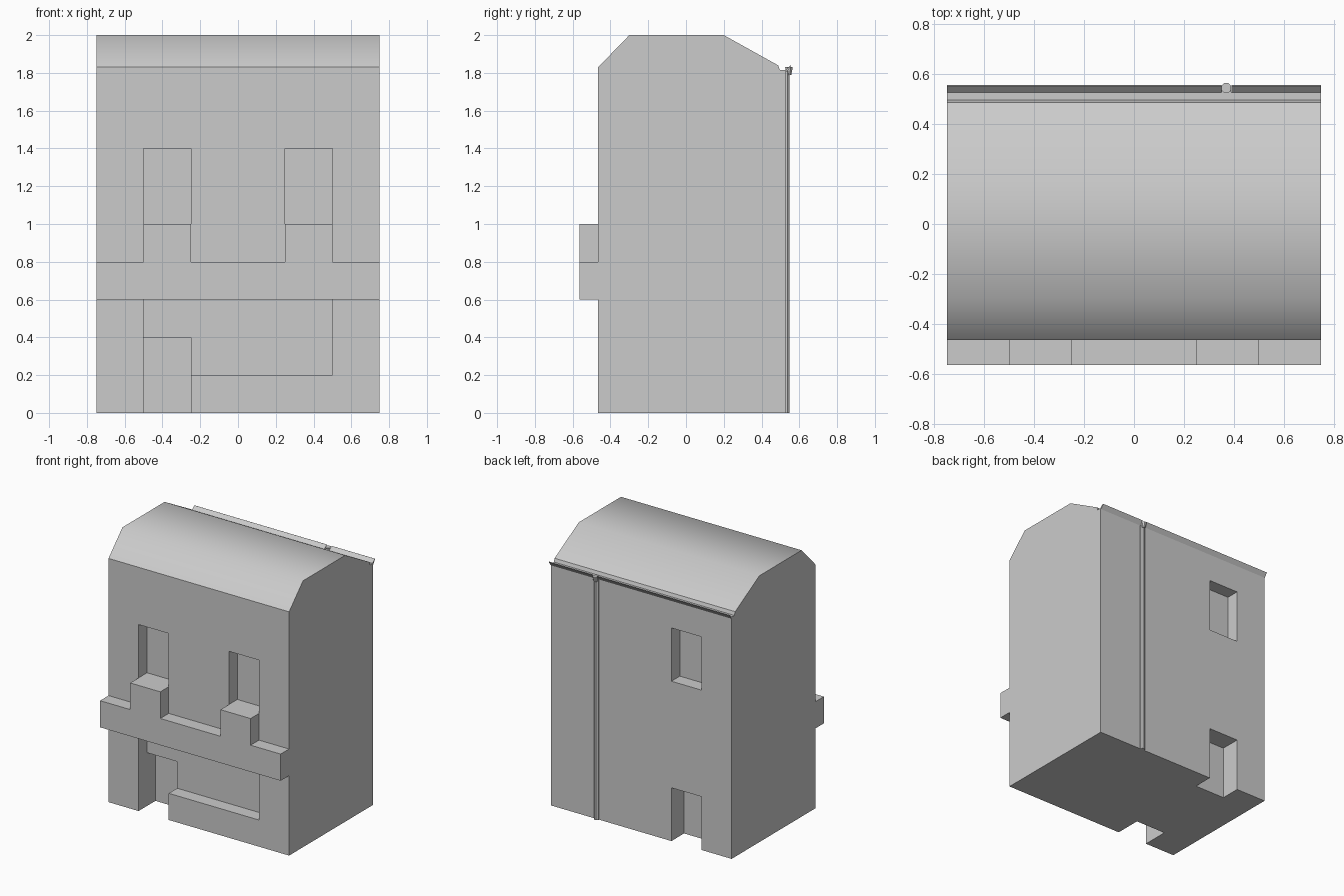
import bpy, bmesh
from mathutils import Vector

if "Cube" in bpy.data.objects:
    bpy.data.objects.remove(bpy.data.objects["Cube"])


def prism(name, profile, direction):
    """Extrude a closed profile of 3D points along a direction."""
    bm = bmesh.new()
    face = bm.faces.new([bm.verts.new(p) for p in profile])
    ext = bmesh.ops.extrude_face_region(bm, geom=[face], use_keep_orig=True)
    verts = [v for v in ext["geom"] if isinstance(v, bmesh.types.BMVert)]
    bmesh.ops.translate(bm, verts=verts, vec=Vector(direction))
    bmesh.ops.recalc_face_normals(bm, faces=bm.faces)
    mesh = bpy.data.meshes.new(name)
    bm.to_mesh(mesh)
    bm.free()
    obj = bpy.data.objects.new(name, mesh)
    bpy.context.collection.objects.link(obj)
    return obj


def along_x(name, yz, x0, x1):
    return prism(name, [(x0, y, z) for y, z in yz], (x1 - x0, 0, 0))


def along_y(name, xz, y0, y1):
    return prism(name, [(x, y0, z) for x, z in xz], (0, y1 - y0, 0))


def cut(obj, x0, x1, y0, y1, z0, z1):
    """Cut a box-shaped recess into an object."""
    cutter = along_y("cutter", [(x0, z0), (x1, z0), (x1, z1), (x0, z1)], y0, y1)
    cutter.hide_render = True
    mod = obj.modifiers.new("recess", 'BOOLEAN')
    mod.operation, mod.solver, mod.object = 'DIFFERENCE', 'EXACT', cutter
    bpy.context.view_layer.objects.active = obj
    bpy.ops.object.modifier_apply(modifier=mod.name)
    bpy.data.objects.remove(cutter)


def cylinder(name, x, y, z0, z1, r0, r1):
    bpy.ops.mesh.primitive_cone_add(vertices=8, radius1=r0, radius2=r1,
                                    depth=z1 - z0, location=(x, y, (z0 + z1) / 2),
                                    rotation=(0, 0, 0.3927))
    bpy.context.object.name = name


FRONT, BACK, HALF = -0.465, 0.53, 0.75

# House body with roof and gutter floor in one side profile
house = along_x("house", [(FRONT, 0), (FRONT, 1.83), (-0.3, 2), (0.2, 2), (0.488, 1.84),
                          (0.497, 1.815), (BACK, 1.815), (BACK, 0)], -HALF, HALF)
for p in house.data.polygons:
    p.use_smooth = p.normal.z > 0.5

# Front: upper windows, shop window, door
for x in (-0.5, 0.25):
    cut(house, x, x + 0.25, -1, FRONT + 0.1, 1.0, 1.4)
cut(house, -0.5, 0.5, -1, FRONT + 0.1, 0.2, 0.6)
cut(house, -0.5, -0.25, -1, FRONT + 0.2, -0.1, 0.4)

# Back: upper window, door
cut(house, -0.5, -0.25, BACK - 0.1, 1, 1.2, 1.6)
cut(house, -0.5, -0.25, BACK - 0.15, 1, -0.1, 0.4)

# Front ledge with two raised window boxes
right = [(HALF, 0.6), (HALF, 0.8), (0.5, 0.8), (0.5, 1), (0.25, 1), (0.25, 0.8)]
left = [(-x, z) for x, z in reversed(right)]
along_y("balcony_ledge", right + left, FRONT - 0.1, FRONT)

# Back gutter lip, split around the downpipe
lip = [(0.527, 1.815), (0.553, 1.84), (0.557, 1.838), (0.534, 1.805)]
along_x("gutter_lip_long", lip, -HALF, 0.35)
along_x("gutter_lip_short", lip, 0.39, HALF)

# Downpipe and its inlet
cylinder("downpipe", 0.37, BACK, 0, 1.81, 0.02, 0.02)
cylinder("downpipe_inlet", 0.37, 0.545, 1.79, 1.83, 0.014, 0.0216)
